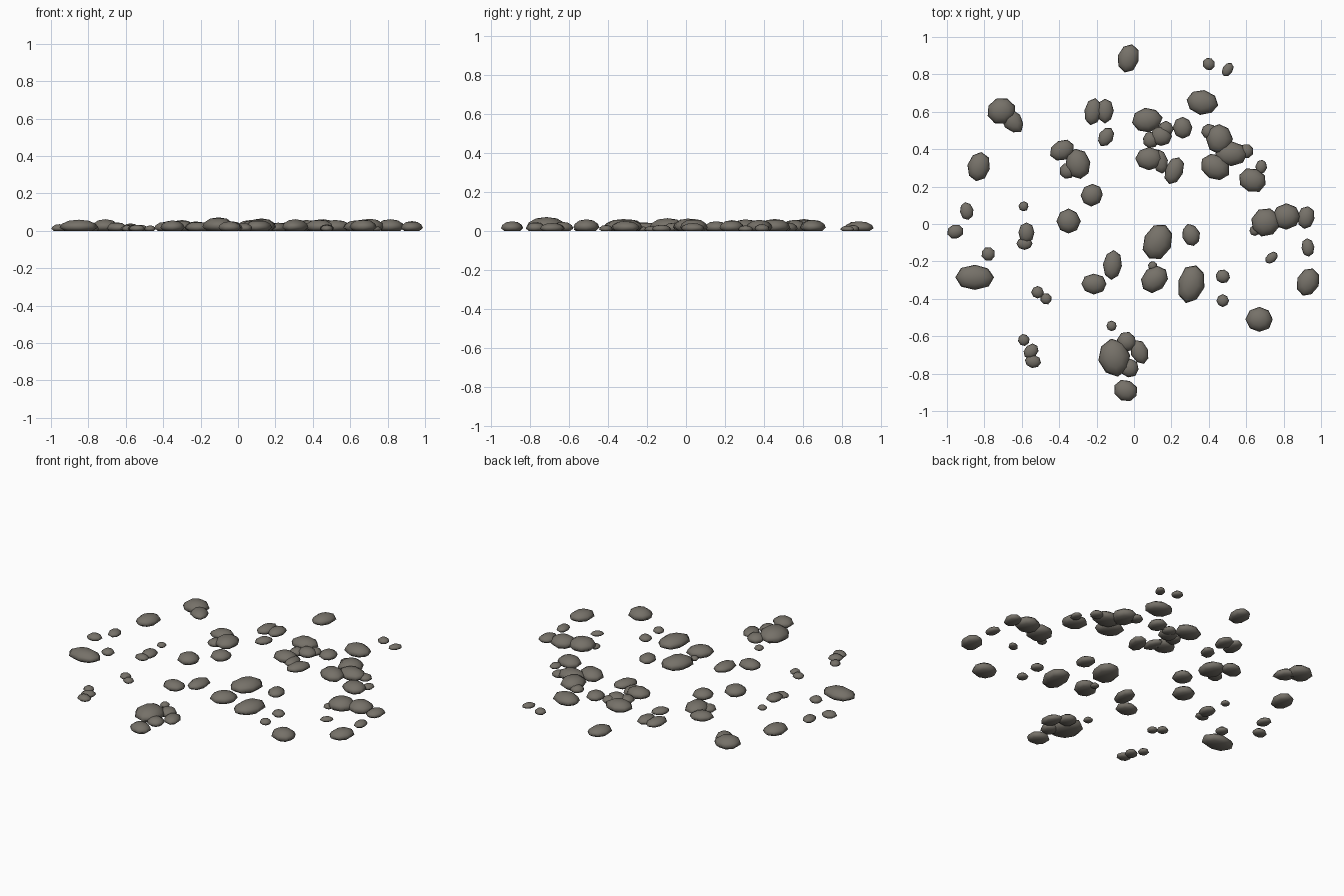
import bpy, bmesh, math, random
from mathutils import Matrix

random.seed(4)

stone = bpy.data.materials.new("warm grey stone")
stone.diffuse_color = (0.18, 0.165, 0.14, 1)

# Pebble profile from base to crown: (radius factor, height factor)
PROFILE = [(0.70, 0.0), (1.0, 0.30), (0.88, 0.62), (0.53, 0.90)]
SIDES = 8


def pebble(name, x, y, a, b, angle):
    """Flattened stone with half-length a, half-width b, turned by angle degrees."""
    bm = bmesh.new()
    height = 0.83 * b + 0.004
    wobble = [random.uniform(0.98, 1.06) for _ in range(SIDES)]
    rings = []
    for r, z in PROFILE:
        ring = []
        for i in range(SIDES):
            t = math.tau * (i + 0.5 * (a == b)) / SIDES
            k = r * wobble[i]
            ring.append(bm.verts.new((a * k * math.cos(t), b * k * math.sin(t), z * height)))
        rings.append(ring)
    crown = bm.verts.new((0, 0, height))
    bm.faces.new(rings[0][::-1])
    for i in range(SIDES):
        j = (i + 1) % SIDES
        for low, high in zip(rings, rings[1:]):
            bm.faces.new((low[i], low[j], high[j], high[i]))
        bm.faces.new((rings[-1][i], rings[-1][j], crown))
    for f in bm.faces:
        f.smooth = True
    mesh = bpy.data.meshes.new(name)
    bm.to_mesh(mesh)
    bm.free()
    mesh.materials.append(stone)
    ob = bpy.data.objects.new(name, mesh)
    ob.matrix_world = Matrix.Translation((x, y, 0)) @ Matrix.Rotation(math.radians(angle), 4, 'Z')
    bpy.context.collection.objects.link(ob)


# Large stones: x, y, half-length, half-width, angle
large = [
    (-0.71, 0.605, .078, .07, 20), (-0.83, 0.305, .078, .06, 80),
    (-0.30, 0.32, .08, .065, 100), (0.07, 0.555, .08, .065, 10),
    (0.08, 0.35, .07, .06, 0), (0.365, 0.65, .085, .065, -10),
    (0.455, 0.455, .08, .07, 90), (0.52, 0.375, .085, .065, 0),
    (0.435, 0.305, .08, .068, -30), (0.635, 0.235, .073, .063, -20),
    (0.705, 0.01, .079, .073, 30), (0.815, 0.04, .075, .07, 0),
    (0.93, -0.31, .078, .058, 70), (0.67, -0.51, .072, .068, 0),
    (0.305, -0.32, .102, .07, 75), (0.125, -0.095, .1, .075, 65),
    (0.11, -0.295, .08, .065, 40), (-0.105, -0.715, .098, .082, 100),
    (-0.85, -0.285, .1, .067, 0), (-0.03, 0.885, .075, .056, 75),
]
# Medium stones: x, y, half-length, half-width, angle
medium = [
    (-0.65, 0.55, .07, .05, -50), (-0.22, 0.60, .07, .046, 80),
    (-0.155, 0.605, .065, .045, 90), (-0.15, 0.465, .053, .038, 60),
    (-0.385, 0.395, .068, .053, 25), (-0.225, 0.155, .062, .056, 45),
    (-0.35, 0.015, .066, .062, 90), (0.26, 0.515, .058, .05, 90),
    (0.145, 0.47, .056, .053, 0), (0.14, 0.335, .065, .04, 100),
    (0.215, 0.285, .075, .048, 70), (0.92, 0.035, .06, .045, 80),
    (0.93, -0.125, .048, .034, 95), (0.305, -0.06, .06, .047, 105),
    (-0.115, -0.22, .077, .05, 85), (-0.215, -0.32, .068, .054, 0),
    (0.03, -0.685, .065, .045, 110), (-0.045, -0.89, .063, .056, -25),
    (-0.55, -0.68, .043, .035, 40), (-0.54, -0.735, .043, .034, -10),
    (-0.955, -0.04, .044, .038, 20), (-0.895, 0.07, .046, .036, 100),
    (-0.575, -0.045, .054, .043, 90), (-0.585, -0.105, .042, .032, 0),
    (0.5, 0.825, .04, .028, 60), (0.735, -0.18, .038, .025, 40),
    (0.68, 0.305, .038, .03, 80),
]
# Small round stones: x, y, radius
small = [
    (-0.355, 0.285, .043), (0.17, 0.51, .04), (0.09, 0.45, .043), (0.40, 0.855, .033),
    (0.40, 0.495, .04), (0.60, 0.39, .038), (0.645, -0.035, .028), (0.475, -0.28, .037),
    (0.475, -0.41, .033), (0.10, -0.225, .025), (-0.12, -0.545, .027), (-0.04, -0.63, .052),
    (-0.025, -0.77, .05), (-0.59, -0.62, .031), (-0.515, -0.365, .033), (-0.47, -0.40, .03),
    (-0.78, -0.16, .037), (-0.59, 0.095, .026),
]

for size, group in (("large", large), ("medium", medium)):
    for n, p in enumerate(group, 1):
        pebble(f"{size}_pebble_{n:02d}", *p)
for n, (x, y, r) in enumerate(small, 1):
    pebble(f"small_pebble_{n:02d}", x, y, r, r, random.uniform(0, 45))
